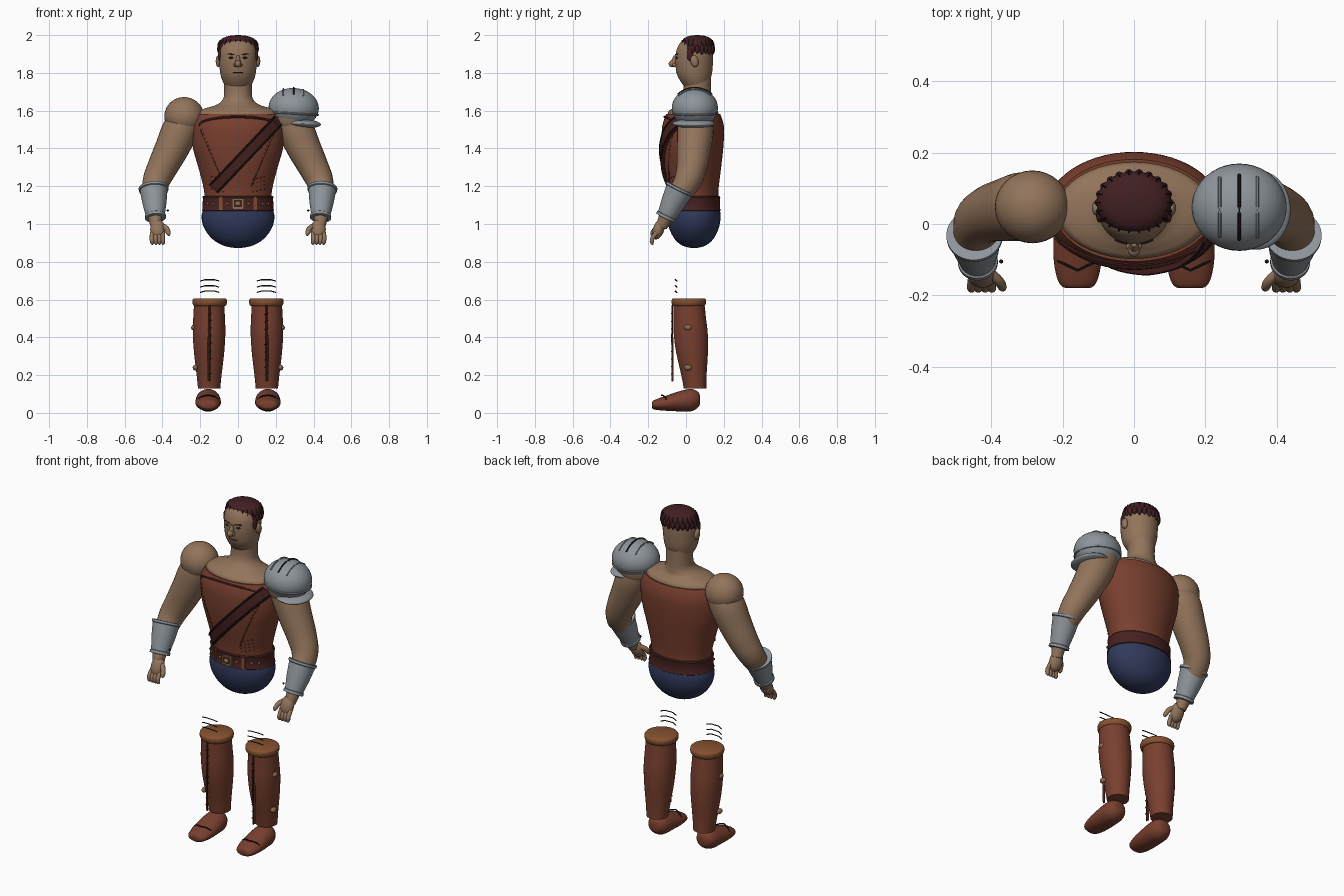
import bpy, bmesh, math
from mathutils import Vector, Matrix

if "Cube" in bpy.data.objects:
    bpy.data.objects.remove(bpy.data.objects["Cube"])

def material(name, r, g, b):
    m = bpy.data.materials.new(name)
    m.diffuse_color = (r, g, b, 1)
    m.use_nodes = True
    m.node_tree.nodes["Principled BSDF"].inputs["Base Color"].default_value = m.diffuse_color
    return m

SKIN = material("skin", 0.29, 0.175, 0.105)
LEATHER = material("red_leather", 0.19, 0.05, 0.028)
DARK = material("dark_leather", 0.062, 0.016, 0.014)
HAIR = material("hair", 0.052, 0.014, 0.016)
TAN = material("tan_leather", 0.24, 0.085, 0.03)
BRASS = material("brass", 0.27, 0.15, 0.08)
BLUE = material("blue_cloth", 0.03, 0.042, 0.105)
STEEL = material("steel", 0.27, 0.3, 0.325)
BLACK = material("black_thread", 0.012, 0.009, 0.009)

def finish(name, bm, mat, angle=40):
    bmesh.ops.recalc_face_normals(bm, faces=bm.faces)
    me = bpy.data.meshes.new(name)
    bm.to_mesh(me)
    bm.free()
    me.materials.append(mat)
    ob = bpy.data.objects.new(name, me)
    bpy.context.collection.objects.link(ob)
    bpy.ops.object.select_all(action='DESELECT')
    ob.select_set(True)
    bpy.context.view_layer.objects.active = ob
    bpy.ops.object.shade_smooth_by_angle(angle=math.radians(angle))
    return ob

def spline(rows, sub):
    """Catmull-Rom through rows of numbers."""
    out = []
    for i in range(len(rows) - 1):
        p = [rows[max(0, min(len(rows) - 1, i + k))] for k in (-1, 0, 1, 2)]
        for s in range(sub):
            t = s / sub
            out.append([0.5 * (2*b + (c-a)*t + (2*a-5*b+4*c-d)*t*t + (3*b-a-3*c+d)*t**3)
                        for a, b, c, d in zip(*p)])
    return out + [list(rows[-1])]

def skin_rings(name, rings, mat):
    bm = bmesh.new()
    vs = [[bm.verts.new(p) for p in r] for r in rings]
    n = len(vs[0])
    for a, b in zip(vs, vs[1:]):
        for i in range(n):
            bm.faces.new((a[i], a[(i+1) % n], b[(i+1) % n], b[i]))
    bm.faces.new(vs[0])
    bm.faces.new(vs[-1])
    return finish(name, bm, mat)

def circle(n):
    return [(math.cos(2*math.pi*i/n), math.sin(2*math.pi*i/n)) for i in range(n)]

def loft(name, rows, mat, x=0, sub=4, n=40, axis='z'):
    """Rows are (position on axis, centre of second axis, x radius, second radius)."""
    rings = []
    for p, c, rx, r2 in (spline(rows, sub) if sub > 1 else rows):
        rings.append([(x + rx*u, c + r2*v, p) if axis == 'z' else (x + rx*u, p, c + r2*v)
                      for u, v in circle(n)])
    return skin_rings(name, rings, mat)

def sweep(name, rows, mat, sub=4, n=20):
    """Rows are (x, y, z, radius)."""
    pts = spline(rows, sub) if sub > 1 else rows
    rings = []
    for i, p in enumerate(pts):
        d = Vector(pts[min(i+1, len(pts)-1)][:3]) - Vector(pts[max(i-1, 0)][:3])
        side = d.cross(Vector((0, 1, 0.01))).normalized()
        up = side.cross(d).normalized()
        rings.append([Vector(p[:3]) + p[3]*(side*u + up*v) for u, v in circle(n)])
    return skin_rings(name, rings, mat)

def ball(name, loc, rad, mat, rot=(0, 0, 0), seg=20):
    bm = bmesh.new()
    bmesh.ops.create_uvsphere(bm, u_segments=seg, v_segments=seg//2 + 2, radius=1)
    r = Matrix.Rotation(rot[2], 4, 'Z') @ Matrix.Rotation(rot[1], 4, 'Y') @ Matrix.Rotation(rot[0], 4, 'X')
    bm.transform(Matrix.Translation(loc) @ r @ Matrix.Diagonal((*rad, 1)))
    return finish(name, bm, mat)

def thread(name, pts, r, mat, sub=1):
    return sweep(name, [(*p, r) for p in pts], mat, sub, 6)

# Pelvis, vest, shoulders and neck
loft("pelvis", [(1.09, .042, .18, .135), (1.04, .042, .193, .141), (.98, .042, .18, .132), (.92, .042, .135, .102),
                (.885, .042, .075, .06), (.872, .042, .01, .01)], BLUE)
VEST = [(1.10, .042, .178, .13), (1.18, .04, .18, .132), (1.3, .036, .21, .15), (1.4, .035, .238, .162),
        (1.5, .037, .247, .165), (1.55, .038, .238, .155), (1.582, .038, .222, .143)]
loft("vest", VEST, LEATHER, n=56)
loft("shoulders_and_neck", [(1.5, .04, .225, .14), (1.585, .038, .215, .135), (1.61, .04, .18, .115),
     (1.63, .045, .115, .095), (1.66, .055, .08, .08), (1.7, .06, .073, .073), (1.77, .06, .075, .073)], SKIN)

def front(x, z, off=0.004):
    """Point just in front of the vest."""
    for a, b in zip(VEST, VEST[1:]):
        if z <= b[0]:
            break
    t = (z - a[0]) / (b[0] - a[0])
    c, rx, ry = [a[k] + t*(b[k]-a[k]) for k in (1, 2, 3)]
    return (x, c - ry*math.sqrt(max(0, 1 - (x/rx)**2)) - off, z)

# Sash with raised edges
A, B = Vector((-.13, 1.185)), Vector((.215, 1.55))
side = Vector((-(B-A).y, (B-A).x)).normalized()
bm = bmesh.new()
cols = []
for i in range(25):
    c = A + (B-A)*i/24
    cols.append([bm.verts.new(front(*(c + side*w), o)) for w, o in
                 ((-.034, -.01), (-.034, .016), (.034, .016), (.034, -.01))])
for a, b in zip(cols, cols[1:]):
    for k in range(4):
        bm.faces.new((a[k], a[(k+1) % 4], b[(k+1) % 4], b[k]))
bm.faces.new(cols[0])
bm.faces.new(cols[-1])
finish("sash", bm, DARK, 30)
for w in (-.026, .026):
    thread("sash_edge", [front(*(A + (B-A)*i/16 + side*w), .016) for i in range(17)], .004, BLACK)

# Neckline trim, seams and stitches on the vest
thread("neckline_trim", [front(.205*math.sin(i/12*1.5708), 1.567 - .047*abs(i/12)**2, .002)
                         for i in range(-12, 13)], .007, DARK)
for s in (-1, 1):
    thread("vest_seam", [front(s*(.2 - .13*i/14), 1.5 - .3*i/14, .0) for i in range(15)], .0025, DARK)
    for i in range(14):
        ball("stitch", front(s*(.19 - .12*i/14), 1.5 - .3*i/14, .001), (.003, .003, .004), TAN, seg=6)
    for row in range(4):
        for k in range(4):
            ball("side_stitch", front(s*(.08 + .02*k), 1.17 + .022*row + .005*k, .001), (.005, .003, .002), DARK, seg=6)

# Belt, buckle, loops and studs
loft("belt", [(1.068, .042, .186, .137), (1.072, .042, .191, .142), (1.08, .042, .188, .139), (1.135, .042, .186, .137),
              (1.143, .042, .189, .14), (1.148, .042, .184, .135)], DARK, sub=1, n=56)
def belt_y(x):
    return .042 - .139*math.sqrt(1 - (x/.188)**2)
def plate(name, loc, size, mat, rz=0):
    bm = bmesh.new()
    bmesh.ops.create_cube(bm, size=1)
    bm.transform(Matrix.Translation(loc) @ Matrix.Rotation(rz, 4, 'Z') @ Matrix.Diagonal((*size, 1)))
    bmesh.ops.bevel(bm, geom=bm.edges[:], offset=min(size)*.25, segments=2, affect='EDGES')
    return finish(name, bm, mat)
plate("buckle", (0, -.1, 1.108), (.066, .016, .056), BRASS)
plate("buckle_hole", (0, -.107, 1.108), (.044, .006, .036), DARK)
ball("buckle_boss", (0, -.108, 1.108), (.016, .01, .014), BRASS)
for s in (-1, 1):
    plate("belt_loop", (s*.09, belt_y(.09), 1.108), (.018, .016, .074), TAN, s*.4)
    for x in (.055, .13, .16):
        ball("belt_stud", (s*x, belt_y(x), 1.108), (.007, .007, .007), BRASS, seg=10)

# Head, face and ears
loft("head", [(1.73, .055, .068, .066), (1.76, .048, .083, .08), (1.8, .044, .094, .094), (1.87, .043, .101, .1),
              (1.93, .047, .099, .094), (1.97, .055, .08, .075), (1.99, .058, .03, .03)], SKIN)
loft("nose", [(1.893, -.054, .008, .01), (1.86, -.062, .013, .018), (1.84, -.066, .016, .02)], SKIN, n=16)
ball("nose_tip", (0, -.073, 1.848), (.017, .019, .018), SKIN)
thread("mouth", [(x, -.05 + 4*x*x, 1.803) for x in (-.025, -.012, 0, .012, .025)], .003, DARK)
for s in (-1, 1):
    ball("ear", (s*.104, .045, 1.862), (.014, .021, .032), SKIN, (.2, 0, 0))
    ball("eye", (s*.036, -.047, 1.88), (.014, .007, .006), BLACK, (0, 0, s*.3), 12)
    thread("eyebrow", [(s*x, -.057 + 4.5*x*x, 1.897 + .1*(x-.02)) for x in (.018, .03, .042, .054)], .003, HAIR)
    ball("nostril", (s*.013, -.062, 1.842), (.01, .011, .01), SKIN, seg=12)
    ball("sideburn", (s*.096, .022, 1.895), (.01, .018, .034), HAIR)

# Hair cap with tufts around its rim
loft("hair", [(1.912, .06, .1, .084), (1.93, .06, .105, .087), (1.96, .06, .102, .085), (1.983, .06, .082, .07),
              (1.996, .06, .045, .04), (2, .06, .005, .005)], HAIR)
for i in range(22):
    a = 2*math.pi*i/22
    u, v = math.cos(a), math.sin(a)
    ball("hair_tuft", (.098*u, .06 + .082*v, 1.927), (.013, .012, .025 + .006*(i % 2)), HAIR, (0, 0, a), 10)
    thread("hair_parting", [((.098+.01)*u, .06 + .09*v, 1.925), (.106*u, .06 + .089*v, 1.953),
                            (.094*u, .06 + .08*v, 1.975)], .0022, BLACK)

for s in (-1, 1):
    # Arm, from shoulder to wrist
    ball("shoulder", (s*.285, .048, 1.57), (.105, .102, .102), SKIN, seg=32)
    sweep("arm", [(s*x, y, z, r) for x, y, z, r in (
        (.26, .05, 1.58, .085), (.305, .05, 1.5, .096), (.35, .042, 1.4, .09), (.4, .03, 1.3, .08),
        (.435, .005, 1.22, .071), (.445, -.055, 1.13, .056), (.44, -.1, 1.05, .04), (.432, -.13, .985, .03))], SKIN, n=28)
    # Flared wrist guard
    a, b = Vector((s*.447, -.03, 1.192)), Vector((s*.437, -.108, 1.032))
    sweep("wrist_guard", [(*(a + (b-a)*t), r) for t, r in ((0, .07), (.0, .079), (.07, .079), (.09, .073), (.5, .064),
          (.9, .051), (.92, .056), (1, .056), (1.01, .045))], STEEL, 1, 32)
    ball("guard_stud", (s*.372, -.105, 1.072), (.006, .006, .006), BLACK, seg=8)
    # Hand
    ball("palm", (s*.425, -.145, .972), (.04, .03, .056), SKIN, (-.35, 0, 0))
    for k in range(4):
        x = .397 + .019*k
        sweep("finger", [(s*x, -.155, .955, .012), (s*(x+.002), -.178, .925, .012), (s*x, -.18, .902, .011),
                         (s*x, -.174, .892, .004)], SKIN, 3, 10)
    sweep("thumb", [(s*.4, -.14, .99, .014), (s*.378, -.16, .975, .014), (s*.368, -.178, .95, .012),
                    (s*.368, -.182, .938, .004)], SKIN, 3, 10)

    # Boot shaft, cuff and shoe
    X = s*.15
    loft("boot_shaft", [(.13, .048, .059, .06), (.2, .042, .066, .067), (.32, .032, .08, .084), (.42, .025, .086, .09),
                        (.5, .02, .084, .086), (.585, .015, .079, .082)], LEATHER, X + s*.003)
    loft("boot_cuff", [(.565, .015, .078, .08), (.57, .015, .087, .087), (.585, .015, .092, .092), (.6, .015, .09, .09),
                       (.606, .015, .082, .082)], TAN, X, 3)
    loft("shoe", [(.075, .07, .012, .012), (.067, .07, .04, .038), (.03, .068, .062, .059), (-.03, .062, .067, .054),
                  (-.1, .052, .067, .041), (-.15, .045, .058, .03), (-.174, .042, .045, .022), (-.18, .042, .03, .012)],
         LEATHER, s*.158, 3, 28, 'y')
    thread("shoe_strap", [(s*.158 + .062*u, -.1 - .03*(1-abs(u)), .05 + .044*math.sqrt(1-u*u*.98))
                          for u in (-.9, -.65, -.35, 0, .35, .65, .9)], .004, BLACK)
    # Lacing and buttons
    thread("boot_lace", [(X, -.072, .57), (X, -.074, .4), (X, -.072, .165)], .005, DARK)
    thread("lace_edge", [(X + s*.008, -.069, .4), (X + s*.008, -.069, .17)], .004, TAN)
    for i in range(9):
        thread("lace_stitch", [(X - .01, -.073, .2 + .04*i), (X, -.078, .205 + .04*i), (X + .01, -.073, .21 + .04*i)], .002, BLACK)
    for z, x in ((.24, .226), (.452, .234)):
        ball("boot_button", (s*x, .01, z), (.014, .021, .015), BRASS)
    # Loose thigh straps
    for z in (.642, .67, .702):
        thread("thigh_strap", [(s*.2, -.047, z - .004), (s*.175, -.055, z + .003), (s*.125, -.057, z + .003),
                               (s*.1, -.05, z - .004)], .003, BLACK)

# Shoulder guard with lower rim, groove and ridges
ball("shoulder_guard", (.295, .047, 1.615), (.133, .122, .105), STEEL, (0, .06, 0), 40)
ball("guard_rim", (.343, .04, 1.532), (.096, .112, .024), STEEL, (0, .06, 0), 36)
thread("guard_groove", [(.295 + .128*math.cos(a), .047 + .118*math.sin(a), 1.585 - .008*math.cos(a))
                        for a in [2*math.pi*i/40 for i in range(41)]], .005, STEEL)
for x in (-.055, 0, .05):
    k = math.sqrt(1 - (x/.133)**2)
    thread("guard_ridge", [(.295 + x, .047 + .122*k*math.sin(a), 1.616 + .106*k*math.cos(a) - .06*x)
                           for a in [-.85 + 1.7*i/12 for i in range(13)]], .0045, BLACK if x == 0 else STEEL)
